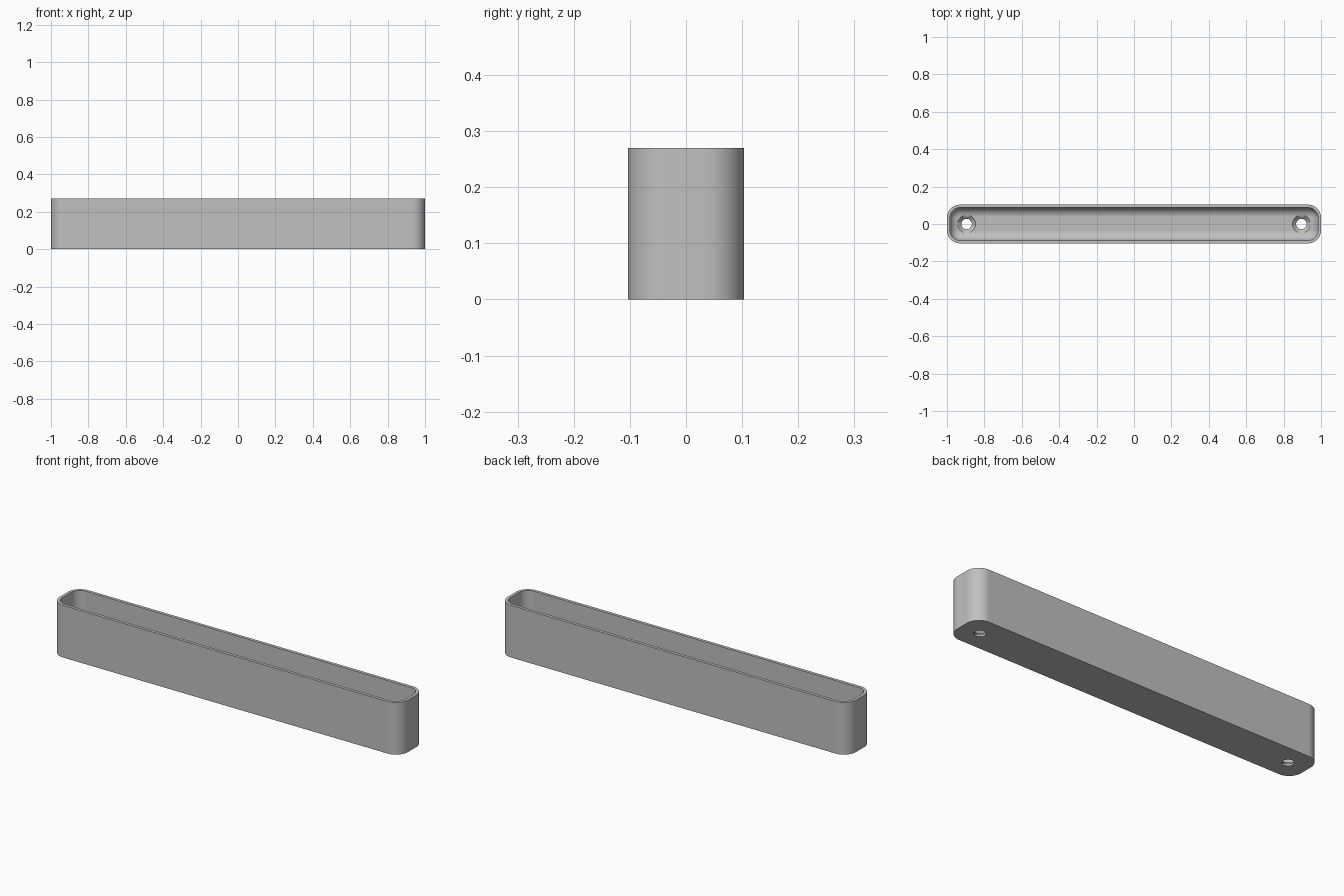
import bpy, bmesh
from math import pi, cos, sin, radians

if "Cube" in bpy.data.objects:
    bpy.data.objects.remove(bpy.data.objects["Cube"], do_unlink=True)

LENGTH, WIDTH, HEIGHT = 2.0, 0.207, 0.27
CORNER, WALL, FLOOR = 0.07, 0.016, 0.03
FILLET = 0.05
HOLE_X, HOLE_R, SINK_R = 0.895, 0.028, 0.05

grey = bpy.data.materials.new("plain grey")
grey.use_nodes = True
colour = (0.53, 0.53, 0.53, 1)
grey.diffuse_color = colour
grey.node_tree.nodes["Principled BSDF"].inputs["Base Color"].default_value = colour


def rounded_ring(inset, z, steps=12):
    """Rounded rectangle, offset inwards from the outer wall."""
    r = max(CORNER - inset, 0.004)
    cx, cy = LENGTH / 2 - inset - r, WIDTH / 2 - inset - r
    points = []
    for q, (sx, sy) in enumerate([(1, 1), (-1, 1), (-1, -1), (1, -1)]):
        for i in range(steps + 1):
            a = (q + i / steps) * pi / 2
            points.append((sx * cx + r * cos(a), sy * cy + r * sin(a), z))
    return points


def round_ring(x, r, z, steps=32):
    return [(x + r * cos(2 * pi * i / steps), r * sin(2 * pi * i / steps), z)
            for i in range(steps)]


def loft(name, rings):
    """Closed solid through a stack of rings."""
    bm = bmesh.new()
    loops = [[bm.verts.new(p) for p in ring] for ring in rings]
    for a, b in zip(loops, loops[1:]):
        for i in range(len(a)):
            j = (i + 1) % len(a)
            bm.faces.new((a[i], a[j], b[j], b[i]))
    bm.faces.new(loops[0][::-1])
    bm.faces.new(loops[-1])
    bmesh.ops.recalc_face_normals(bm, faces=bm.faces)
    mesh = bpy.data.meshes.new(name)
    bm.to_mesh(mesh)
    bm.free()
    mesh.materials.append(grey)
    obj = bpy.data.objects.new(name, mesh)
    bpy.context.collection.objects.link(obj)
    return obj


# Trough: outer wall, thin rim, inner wall, rounded inner bottom, floor
rings = [rounded_ring(0, 0), rounded_ring(0, HEIGHT), rounded_ring(WALL, HEIGHT)]
for i in range(9):
    a = i / 8 * pi / 2
    rings.append(rounded_ring(WALL + FILLET * (1 - cos(a)),
                              FLOOR + FILLET * (1 - sin(a))))
trough = loft("trough", rings)
bpy.context.view_layer.objects.active = trough
trough.select_set(True)

# Countersunk screw holes at both ends
for side in (-1, 1):
    x = side * HOLE_X
    cutter = loft("hole_cutter", [
        round_ring(x, HOLE_R, -0.02), round_ring(x, HOLE_R, 0.01),
        round_ring(x, SINK_R, FLOOR + 0.002), round_ring(x, SINK_R, 0.1)])
    cutter.hide_render = True
    cut = trough.modifiers.new("screw_hole", "BOOLEAN")
    cut.operation, cut.solver, cut.object = "DIFFERENCE", "EXACT", cutter
    bpy.ops.object.modifier_apply(modifier=cut.name)
    bpy.data.objects.remove(cutter, do_unlink=True)

bpy.ops.object.shade_smooth_by_angle(angle=radians(30))
normals = trough.modifiers.new("even_shading", "WEIGHTED_NORMAL")
normals.keep_sharp = True
